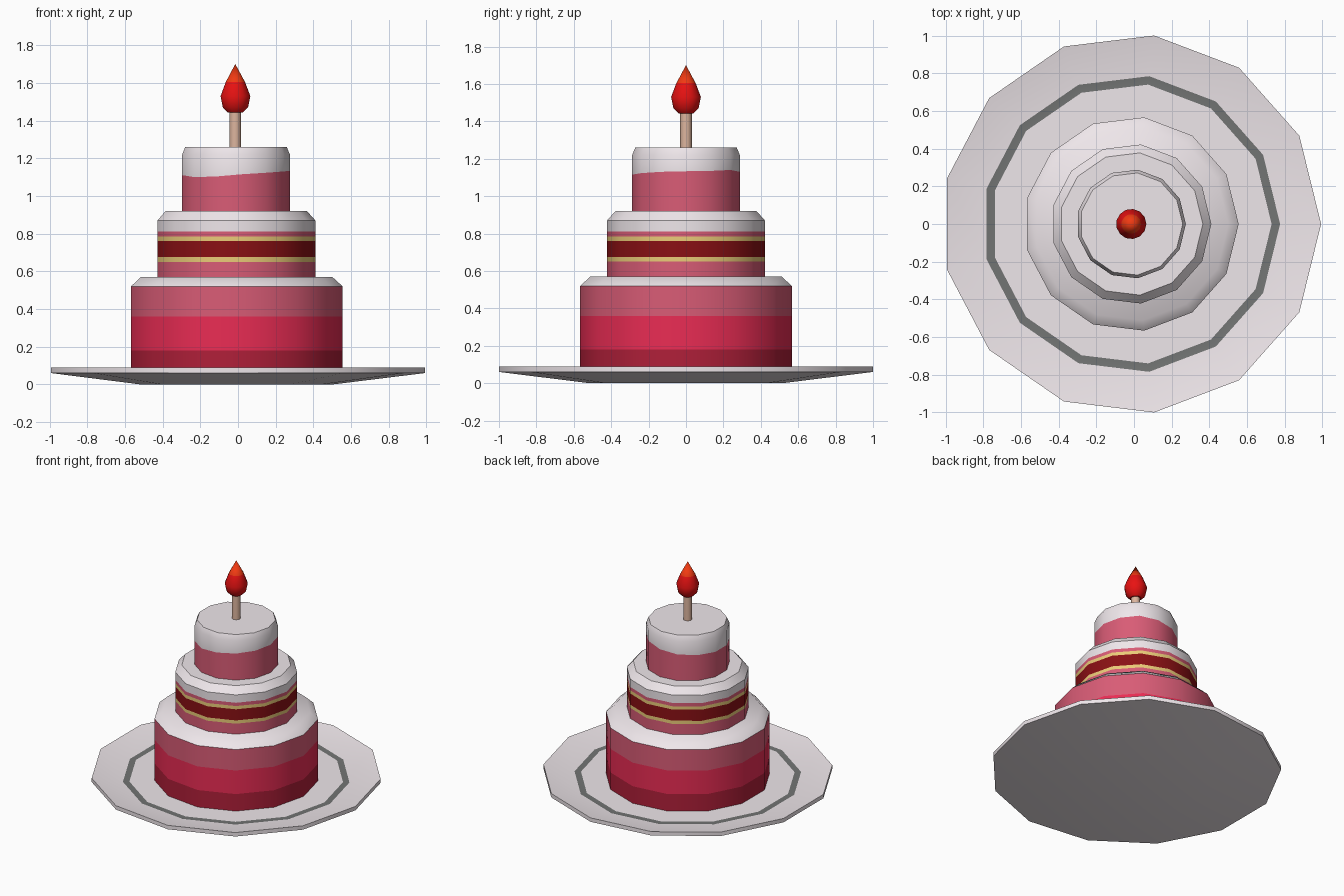
import bpy, bmesh, math

if "Cube" in bpy.data.objects:
    bpy.data.objects.remove(bpy.data.objects["Cube"])

SIDES = 13
CX = -0.0146   # a 13-gon with a corner on +x is centred slightly to the left


def material(name, hexcol):
    lin = [((int(hexcol[i:i + 2], 16) / 255 + 0.055) / 1.055) ** 2.4 for i in (0, 2, 4)]
    m = bpy.data.materials.new(name)
    m.diffuse_color = (*lin, 1)
    m.use_nodes = True
    m.node_tree.nodes["Principled BSDF"].inputs["Base Color"].default_value = m.diffuse_color
    return m


WHITE = material("icing_white", "EFE7EB")
GREY = material("ring_grey", "737574")
PINK = material("pink", "D95C76")
RED = material("red", "EA2C54")
CRIMSON = material("crimson", "B01F39")
MAROON = material("maroon", "8A1014")
YELLOW = material("yellow", "EBCB78")
TAN = material("candle_tan", "DDB59E")
FLAME = material("flame_red", "E81212")
FLAME_TIP = material("flame_tip_orange", "F03A12")


def lathe(name, profile, mats, smooth=35, cap_start=False, cap_end=False):
    """Spin (radius, z) points; mats holds one material per profile segment.
    z may be a list with one height per side for a wavy edge."""
    bm = bmesh.new()
    slots = list(dict.fromkeys(mats))
    rings = []
    for r, z in profile:
        zs = z if isinstance(z, list) else [z] * SIDES
        if r == 0:
            rings.append([bm.verts.new((CX, 0, zs[0]))] * SIDES)
            continue
        ring = []
        for k in range(SIDES):
            a = 2 * math.pi * k / SIDES
            ring.append(bm.verts.new((CX + r * math.cos(a), r * math.sin(a), zs[k])))
        rings.append(ring)
    for lo, hi, mat in zip(rings, rings[1:], mats):
        for k in range(SIDES):
            n = (k + 1) % SIDES
            quad = list(dict.fromkeys((lo[k], lo[n], hi[n], hi[k])))
            bm.faces.new(quad).material_index = slots.index(mat)
    if cap_start:
        bm.faces.new(rings[0][::-1]).material_index = slots.index(mats[0])
    if cap_end:
        bm.faces.new(rings[-1]).material_index = slots.index(mats[-1])
    me = bpy.data.meshes.new(name)
    bm.to_mesh(me)
    bm.free()
    for m in slots:
        me.materials.append(m)
    ob = bpy.data.objects.new(name, me)
    bpy.context.collection.objects.link(ob)
    bpy.ops.object.select_all(action='DESELECT')
    ob.select_set(True)
    bpy.context.view_layer.objects.active = ob
    bpy.ops.object.shade_smooth_by_angle(angle=math.radians(smooth))
    return ob


# Dished plate with a painted grey ring
lathe("plate", [(0.52, 0), (1.0074, 0.06), (1.0074, 0.09), (0.79, 0.05), (0.745, 0.05)],
      [WHITE, WHITE, WHITE, GREY], cap_start=True)
lathe("plate_centre", [(0.745, 0.05), (0.5, 0.05)], [WHITE], cap_end=True)

# Bottom tier
lathe("bottom_sponge", [(0.57, 0.05), (0.57, 0.18), (0.57, 0.36), (0.57, 0.52)],
      [CRIMSON, RED, PINK])
lathe("bottom_icing", [(0.57, 0.52), (0.515, 0.57)], [WHITE], smooth=50, cap_end=True)

# Middle tier with a striped band
R2 = 0.425
lathe("middle_sponge", [(R2, z) for z in (0.57, 0.65, 0.675, 0.76, 0.785, 0.81)],
      [PINK, YELLOW, MAROON, YELLOW, PINK])
lathe("middle_icing", [(R2, 0.81), (R2, 0.87), (0.38, 0.92)], [WHITE, WHITE], cap_end=True)

# Top tier with an uneven icing edge
R3 = 0.29
drip = [1.133, 1.135, 1.14, 1.13, 1.12, 1.115, 1.11,
        1.11, 1.10, 1.103, 1.115, 1.123, 1.13]
lathe("top_sponge", [(R3, 0.92), (R3, drip)], [PINK])
lathe("top_icing", [(R3, drip), (R3, 1.22), (0.273, 1.26)], [WHITE, WHITE], cap_end=True)

# Candle and flame
lathe("candle", [(0.031, 1.26), (0.031, 1.45)], [TAN], cap_end=True)
lathe("flame", [(0.04, 1.443), (0.068, 1.47), (0.08, 1.53), (0.052, 1.604), (0, 1.70)],
      [FLAME, FLAME, FLAME, FLAME_TIP], cap_start=True)
